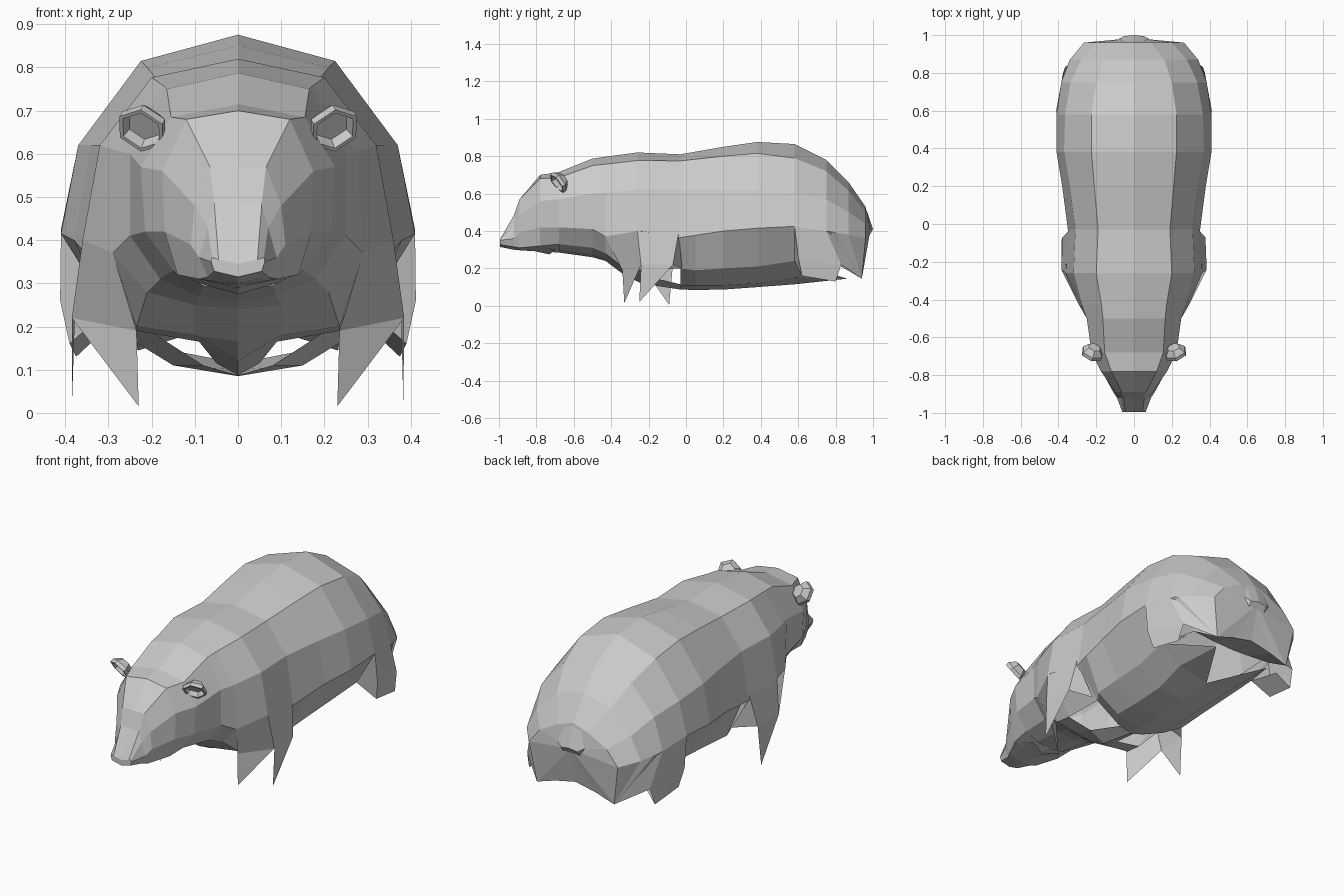
import bpy, bmesh, math
from mathutils import Vector

grey = bpy.data.materials.new("fur_grey")
grey.diffuse_color = (0.6, 0.6, 0.6, 1)


def finish(name, verts, faces, outward=True, mirror=True):
    """Make a mesh, turn its faces outward and mirror it if wanted."""
    me = bpy.data.meshes.new(name)
    me.from_pydata(verts, [], faces)
    bm = bmesh.new()
    bm.from_mesh(me)
    bm.normal_update()
    if outward:
        for f in bm.faces:
            c = f.calc_center_median()
            axis = Vector((0, max(-0.75, min(0.7, c.y)), 0.42))
            if f.normal.dot(c - axis) < 0:
                f.normal_flip()
    else:
        bmesh.ops.recalc_face_normals(bm, faces=bm.faces)
    bm.to_mesh(me)
    bm.free()
    me.materials.append(grey)
    ob = bpy.data.objects.new(name, me)
    bpy.context.collection.objects.link(ob)
    if mirror:
        mod = ob.modifiers.new("mirror", 'MIRROR')
        mod.use_clip = True
    return ob


def loft(name, rings, cap_start=False, skip=()):
    """Each ring is y followed by x, z pairs of one half section."""
    verts, faces = [], []
    n = (len(rings[0]) - 1) // 2
    for r in rings:
        verts += [(r[1 + 2 * i], r[0], r[2 + 2 * i]) for i in range(n)]
    for j in range(len(rings) - 1):
        for i in range(n - 1):
            a = j * n + i
            if (j, i) not in skip:
                faces.append((a, a + 1, a + n + 1, a + n))
    if cap_start:
        faces.append(tuple(range(n)))
    return finish(name, verts, faces)


# back and flanks, neck to rump
loft("back", [
    (-0.68, 0, .715, .155, .685, .225, .57, .215, .42),
    (-0.50, 0, .787, .165, .750, .25, .60, .25, .41),
    (-0.43, 0, .797, .172, .757, .275, .605, .29, .37),
    (-0.26, 0, .820, .200, .777, .32, .62, .36, .40),
    (-0.03, 0, .810, .190, .775, .31, .62, .35, .365),
    (0.20, 0, .850, .210, .800, .34, .62, .38, .40),
    (0.38, 0, .876, .225, .815, .37, .62, .41, .415),
    (0.58, 0, .865, .225, .790, .365, .60, .41, .425),
    (0.75, 0, .780, .200, .720, .335, .57, .385, .40),
    (0.87, 0, .660, .160, .615, .28, .50, .34, .38),
    (0.96, 0, .530, .090, .500, .20, .44, .265, .36),
])

# chest and neck underside, ending in a point between the front legs
loft("chest", [
    (-0.68, .215, .42, .15, .33, .08, .295, 0, .285),
    (-0.50, .25, .41, .18, .31, .09, .27, 0, .26),
    (-0.43, .29, .37, .21, .28, .10, .25, 0, .24),
    (-0.33, .31, .38, .235, .20, .10, .18, 0, .165),
    (-0.24, .36, .40, .235, .19, .09, .165, 0, .12),
    (-0.03, .35, .365, .22, .20, .05, .115, 0, .087),
], skip=((4, 1),))

# belly panels
loft("belly", [
    (-0.03, .35, .365, .22, .20, .08, .11, 0, .087),
    (0.05, .36, .378, .28, .19, .15, .11, 0, .085),
    (0.20, .38, .40, .28, .20, .15, .11, 0, .087),
    (0.38, .41, .415, .28, .21, .15, .12, 0, .10),
    (0.58, .41, .425, .30, .24, .18, .15, 0, .115),
])

# raised underside between the thighs
loft("crotch", [
    (0.58, .41, .425, .30, .24, .27, .22),
    (0.78, .38, .395, .25, .24, .12, .23),
    (0.94, .265, .36, .23, .145, .12, .18),
], skip=((0, 1),))
finish("crotch_centre", [(.12, .78, .23), (0, .78, .225), (0, .94, .205),
                         (.12, .94, .18)], [(0, 1, 2, 3)])
finish("belly_point", [(0, .58, .115), (.18, .58, .15), (.17, .86, .145),
                       (.30, .58, .24)], [(0, 1, 2), (1, 3, 2)])

# head with forehead, bridge and snout
loft("head", [
    (-0.995, 0, .345, .045, .355, .06, .36, .062, .35, .055, .328, 0, .315),
    (-0.92, 0, .485, .055, .485, .07, .43, .09, .36, .07, .315, 0, .30),
    (-0.89, 0, .57, .065, .57, .10, .48, .11, .39, .09, .31, 0, .297),
    (-0.78, 0, .70, .12, .68, .175, .56, .17, .42, .14, .32, 0, .29),
    (-0.68, 0, .715, .155, .685, .225, .57, .215, .42, .15, .33, 0, .285),
], cap_start=True)

# chin
finish("chin", [(0, -.80, .29), (.13, -.78, .32), (.09, -.70, .30),
                (0, -.73, .275)], [(0, 1, 2, 3)])

# rump closing the back end
finish("rump", [(0, .985, .40), (0, .96, .53), (.09, .96, .50),
                (.20, .96, .44), (.265, .96, .36), (.23, .94, .145),
                (.12, .94, .18), (0, .94, .205)],
       [(0, i, i + 1) for i in range(1, 7)])

# short tail stub
finish("tail", [(0, .965, .515), (.05, .965, .50), (.08, .98, .42),
                (0, 1, .41), (.05, .995, .40), (.05, .97, .36),
                (0, .97, .36)],
       [(0, 1, 4, 3), (1, 2, 4), (2, 5, 4), (3, 4, 5, 6)])

# front leg shells, each with a pointed front end
finish("front_leg", [
    (.36, -.26, .40), (.35, -.04, .39), (.378, -.07, .22), (.385, -.24, .22),
    (.29, -.43, .37), (.235, -.34, .19), (.23, -.33, .015), (.26, -.02, .20)],
    [(0, 1, 2, 3), (4, 0, 3, 5), (5, 6, 3), (1, 2, 7)])

# side points: the forward one on the right leg, the rear one on the left
for label, s, tip in (("right", 1, (.383, -.25, .02)),
                      ("left", -1, (-.385, -.09, .005))):
    finish("front_leg_point_" + label,
           [(s * .385, -.24, .22), tip, (s * .378, -.07, .22)],
           [(0, 1, 2)], mirror=False)

# hind leg shells with ragged lower ends
finish("hind_leg", [
    (.41, .58, .425), (.385, .75, .40), (.34, .87, .38), (.265, .96, .36),
    (.412, .60, .26), (.39, .62, .16), (.375, .80, .13), (.365, .83, .22),
    (.23, .94, .145), (.30, .58, .24), (.30, .78, .20)],
    [(0, 1, 7, 4), (4, 7, 6, 5), (1, 2, 8, 7), (2, 3, 8),
     (0, 4, 5, 9), (9, 5, 6, 10)])

# six-sided cupped ears
direction = Vector((0.3, -0.75, -0.55)).normalized()
side = direction.cross(Vector((0, 0, 1))).normalized()
up = side.cross(direction)
centre = Vector((.22, -.68, .662))
verts, faces = [], []
for radius, depth in ((.035, -.035), (.06, -.005), (.06, .015),
                      (.05, .015), (.042, -.01)):
    for k in range(6):
        a = math.tau * (k + 0.3) / 6
        verts.append(centre + direction * depth
                     + (side * math.cos(a) + up * math.sin(a)) * radius)
for j in range(4):
    for k in range(6):
        m = (k + 1) % 6
        faces.append((j * 6 + k, j * 6 + m, j * 6 + 6 + m, j * 6 + 6 + k))
faces += [tuple(range(6)), tuple(range(24, 30))]
finish("ear", verts, faces, outward=False)
